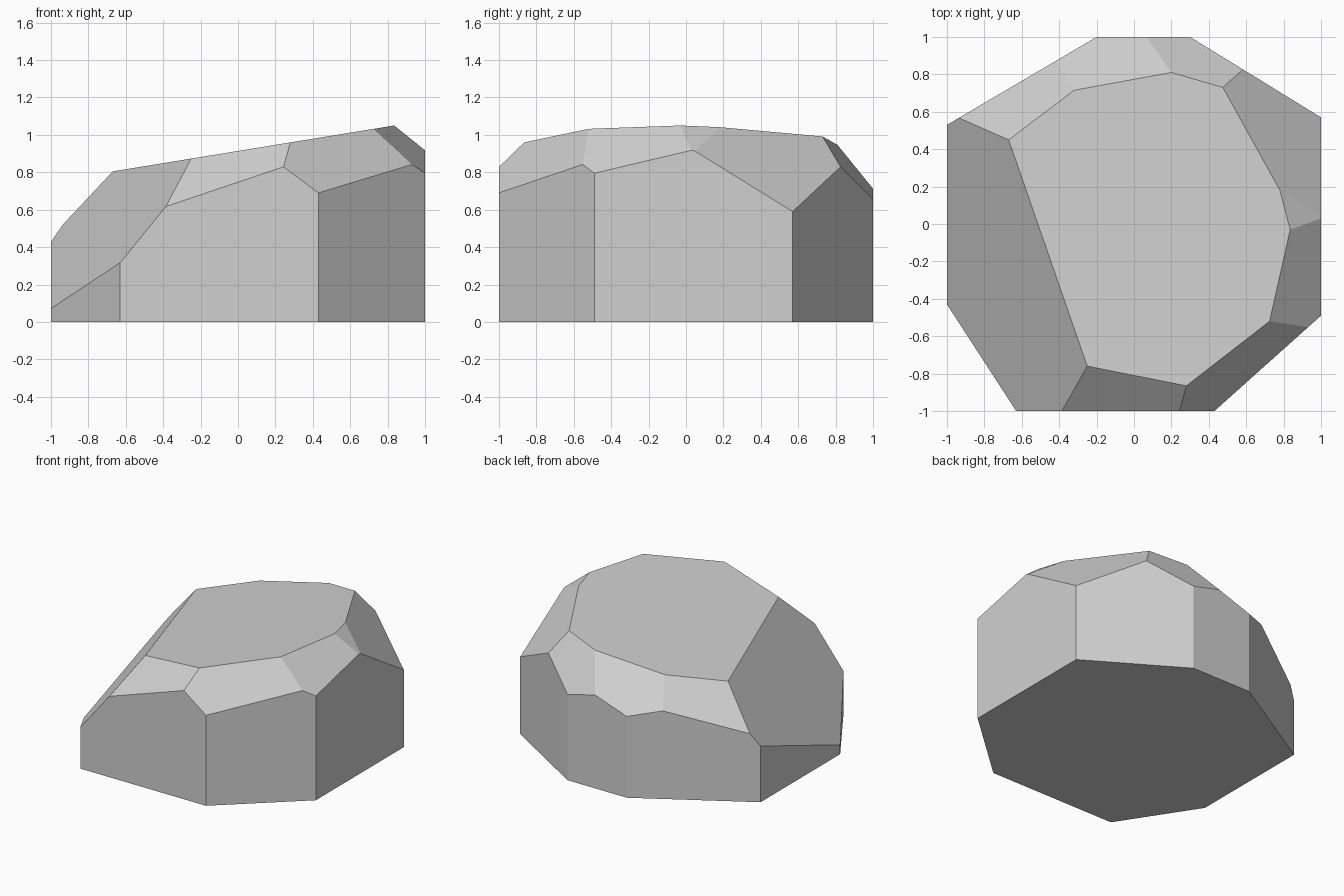
import bpy
import bmesh
from mathutils import Vector

cube = bpy.data.objects.get("Cube")
if cube:
    bpy.data.objects.remove(cube, do_unlink=True)

# Ground outline of the boulder
FOOTPRINT = [(-1, -.43), (-.63, -1), (.43, -1), (1, -.49),
             (1, .57), (.3, 1), (-.2, 1), (-1, .53)]

# Corners of the sloping top, each with a point low on the chamfer
# that runs from this corner to the next one
RIM = [((-.67, .45), (-.905, .585, .53)),
       ((-.32, .715), (-.2, 1, .62)),
       ((.2, .81), (.3, 1, .655)),
       ((.475, .73), (1, .57, .59)),
       ((.78, .18), (1, .04, .915)),
       ((.835, -.03), (1, -.49, .795)),
       ((.725, -.52), (.43, -1, .69)),
       ((.28, -.865), (-.05, -1, .73)),
       ((-.25, -.76), (-1, .05, .25))]


def on_top(x, y):
    """Point on the plane of the sloping top."""
    return Vector((x, y, .914 + .163 * x))


def slice_off(bm, a, b, c):
    """Cut away everything above the plane through three points and cap it."""
    normal = (b - a).cross(c - a).normalized()
    if normal.z < 0:
        normal.negate()
    bmesh.ops.bisect_plane(bm, geom=bm.verts[:] + bm.edges[:] + bm.faces[:],
                           dist=1e-4, plane_co=a, plane_no=normal,
                           clear_outer=True)
    rim = [e for e in bm.edges if e.is_boundary]
    if rim:
        bmesh.ops.holes_fill(bm, edges=rim, sides=0)


# Straight-sided block
bm = bmesh.new()
base = bm.faces.new([bm.verts.new((x, y, 0)) for x, y in FOOTPRINT])
walls = bmesh.ops.extrude_face_region(bm, geom=[base], use_keep_orig=True)
top_verts = [g for g in walls["geom"] if isinstance(g, bmesh.types.BMVert)]
bmesh.ops.translate(bm, verts=top_verts, vec=(0, 0, 1.5))

# Sloping top, then the chamfers around it
slice_off(bm, on_top(0, 0), on_top(1, 0), on_top(0, 1))
for i, (corner, low) in enumerate(RIM):
    following = RIM[(i + 1) % len(RIM)][0]
    slice_off(bm, on_top(*corner), on_top(*following), Vector(low))

bmesh.ops.recalc_face_normals(bm, faces=bm.faces[:])
mesh = bpy.data.meshes.new("boulder")
bm.to_mesh(mesh)
bm.free()

# Stone colour
stone = bpy.data.materials.new("stone_grey")
stone.use_nodes = True
grey = (.63, .63, .63, 1)
stone.diffuse_color = grey
stone.node_tree.nodes["Principled BSDF"].inputs["Base Color"].default_value = grey
mesh.materials.append(stone)

boulder = bpy.data.objects.new("boulder", mesh)
bpy.context.collection.objects.link(boulder)
